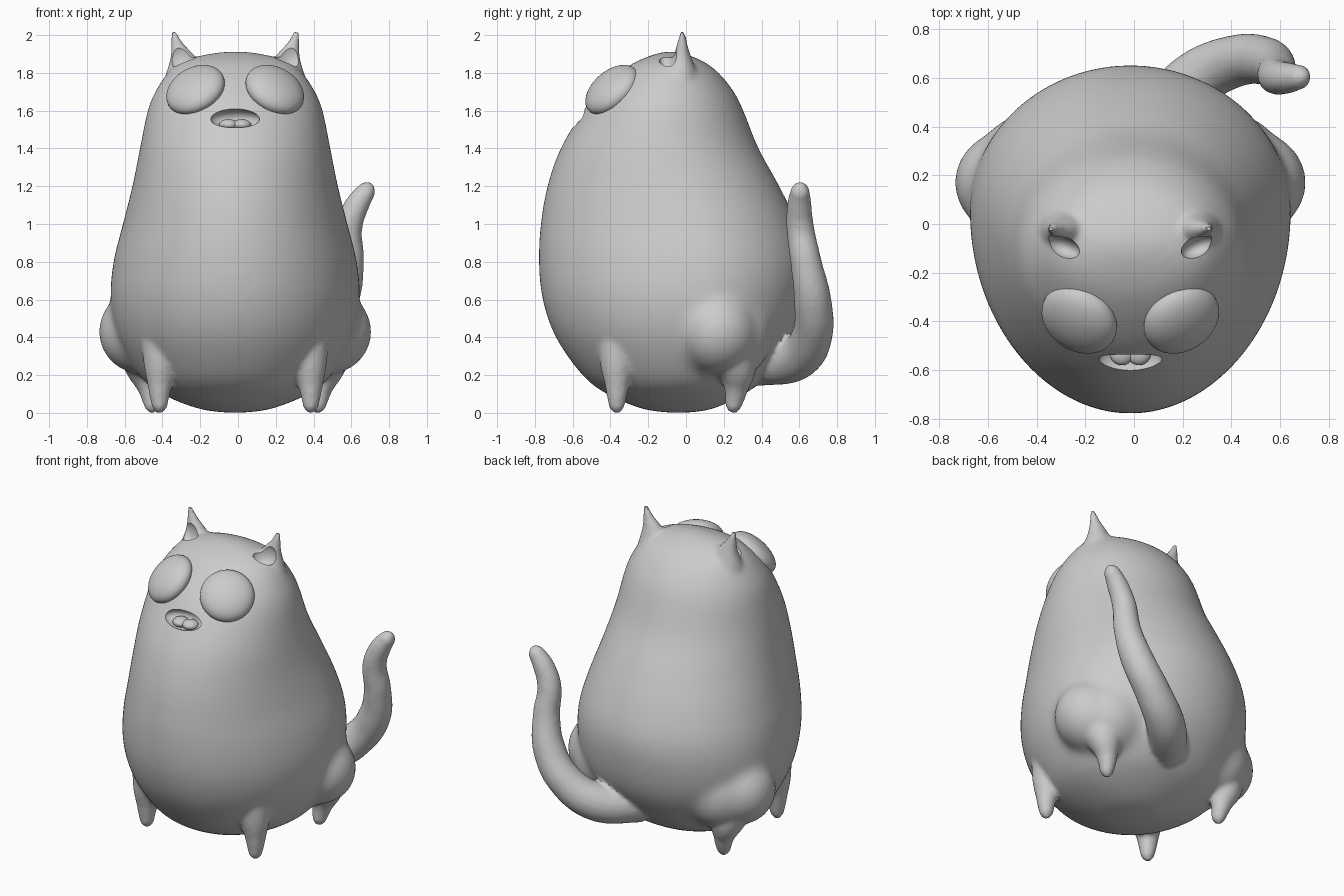
import bpy, bmesh, math
from mathutils import Vector

cube = bpy.data.objects.get("Cube")
if cube:
    bpy.data.objects.remove(cube, do_unlink=True)

grey = bpy.data.materials.new("soft_grey")
grey.use_nodes = True
COLOUR = (0.6, 0.6, 0.6, 1)
grey.diffuse_color = COLOUR
grey.node_tree.nodes["Principled BSDF"].inputs["Base Color"].default_value = COLOUR


def activate(ob):
    bpy.ops.object.select_all(action='DESELECT')
    ob.select_set(True)
    bpy.context.view_layer.objects.active = ob


def link(name, data):
    ob = bpy.data.objects.new(name, data)
    bpy.context.collection.objects.link(ob)
    data.materials.append(grey)
    return ob


def loft(name, rings):
    """Skin closed rings of points, capping both ends."""
    bm = bmesh.new()
    loops = [[bm.verts.new(p) for p in ring] for ring in rings]
    n = len(loops[0])
    for a, b in zip(loops, loops[1:]):
        for i in range(n):
            j = (i + 1) % n
            bm.faces.new((a[i], a[j], b[j], b[i]))
    bm.faces.new(loops[0])
    bm.faces.new(loops[-1])
    bmesh.ops.recalc_face_normals(bm, faces=bm.faces)
    me = bpy.data.meshes.new(name)
    bm.to_mesh(me)
    bm.free()
    return link(name, me)


def ellipsoid(name, centre, radii, normal=(0, 0, 1)):
    bm = bmesh.new()
    bmesh.ops.create_uvsphere(bm, u_segments=40, v_segments=24, radius=1)
    turn = Vector(normal).to_track_quat('Z', 'Y')
    for v in bm.verts:
        v.co = turn @ (v.co * Vector(radii)) + Vector(centre)
    me = bpy.data.meshes.new(name)
    bm.to_mesh(me)
    bm.free()
    return link(name, me)


def tube(name, points):
    """Tapered round limb through (x, y, z, radius) points."""
    cu = bpy.data.curves.new(name, 'CURVE')
    cu.dimensions = '3D'
    cu.bevel_depth = 1
    cu.bevel_resolution = 6
    cu.use_fill_caps = True
    sp = cu.splines.new('BEZIER')
    sp.bezier_points.add(len(points) - 1)
    for bp, (x, y, z, r) in zip(sp.bezier_points, points):
        bp.co, bp.radius = (x, y, z), r
        bp.handle_left_type = bp.handle_right_type = 'AUTO'
    ob = link(name, cu)
    activate(ob)
    bpy.ops.object.convert(target='MESH')
    return bpy.context.object


def spline(points, steps=5):
    """Smooth curve through tuples of any length."""
    pts = [points[0]] + points + [points[-1]]
    out = []
    for a, b, c, d in zip(pts, pts[1:], pts[2:], pts[3:]):
        for k in range(steps):
            t = k / steps
            out.append(tuple(0.5 * (2 * q + (r - p) * t + (2 * p - 5 * q + 4 * r - s) * t * t
                                    + (3 * q - p - 3 * r + s) * t ** 3)
                             for p, q, r, s in zip(a, b, c, d)))
    return out + [points[-1]]


def fuse(base, parts, voxel, iterations):
    """Merge parts into the base as one skin with softened joints."""
    activate(base)
    for p in parts:
        p.select_set(True)
    bpy.ops.object.join()
    remesh = base.modifiers.new("fuse", 'REMESH')
    remesh.mode = 'VOXEL'
    remesh.voxel_size = voxel
    soften = base.modifiers.new("soften", 'SMOOTH')
    soften.factor = 0.5
    soften.iterations = iterations
    for name in ("fuse", "soften"):
        bpy.ops.object.modifier_apply(modifier=name)


def carve(base, cutter):
    cutter.hide_render = True
    cut = base.modifiers.new("carve", 'BOOLEAN')
    cut.operation = 'DIFFERENCE'
    cut.object = cutter
    activate(base)
    bpy.ops.object.modifier_apply(modifier="carve")
    bpy.data.objects.remove(cutter, do_unlink=True)


MID = -0.015
TURN = [math.tau * i / 64 for i in range(64)]

# Pear-shaped body: height, half width, front y, back y
profile = [
    (0.0, 0.03, -0.08, 0.0), (0.02, 0.19, -0.23, 0.14), (0.1, 0.39, -0.42, 0.31),
    (0.2, 0.51, -0.55, 0.44), (0.4, 0.62, -0.69, 0.58), (0.6, 0.66, -0.76, 0.64),
    (0.8, 0.645, -0.78, 0.65), (1.0, 0.595, -0.77, 0.59), (1.2, 0.545, -0.735, 0.495),
    (1.4, 0.505, -0.665, 0.385), (1.6, 0.465, -0.545, 0.305), (1.7, 0.425, -0.465, 0.255),
    (1.8, 0.36, -0.355, 0.175), (1.86, 0.285, -0.265, 0.095), (1.9, 0.155, -0.165, 0.0),
    (1.916, 0.03, -0.1, -0.06)]
rings = []
for z, w, front, back in spline(profile):
    # The widest line sits towards the back, fading out at the head
    skew = 0.08 * min(1, max(0, (1.7 - z) / 0.7))
    widest = front + (0.5 + skew) * (back - front)
    rings.append([(MID + w * math.cos(a),
                   widest + (back - widest if a < math.pi else widest - front) * math.sin(a), z)
                  for a in TURN])
body = loft("body", rings)

# Haunches melt broadly into the body
haunches = []
for side in (-1, 1):
    haunches.append(ellipsoid("thigh", (MID + side * 0.485, 0.17, 0.43), (0.24, 0.22, 0.23)))
    haunches.append(ellipsoid("rump", (MID + side * 0.40, 0.22, 0.42), (0.24, 0.24, 0.25)))
fuse(body, haunches, 0.018, 30)

# Legs, ears and tail, joined more crisply
limbs = []
for side in (-1, 1):
    limbs.append(tube("front_leg", [
        (MID + side * x, y, z, r) for x, y, z, r in (
            (0.36, -0.33, 0.46, 0.15), (0.39, -0.36, 0.28, 0.1), (0.40, -0.365, 0.13, 0.062),
            (0.40, -0.367, 0.03, 0.042), (0.40, -0.367, 0.0, 0.02))]))
    limbs.append(tube("back_leg", [
        (MID + side * x, y, z, r) for x, y, z, r in (
            (0.49, 0.18, 0.42, 0.19), (0.475, 0.265, 0.24, 0.11), (0.45, 0.265, 0.12, 0.062),
            (0.44, 0.25, 0.03, 0.042), (0.44, 0.245, 0.0, 0.02))]))
    limbs.append(loft("ear", [
        [(MID + side * (x + rx * math.cos(a)), y + ry * math.sin(a), z) for a in TURN]
        for z, x, y, rx, ry in spline([
            (1.72, 0.24, -0.04, 0.15, 0.12), (1.8, 0.255, -0.03, 0.11, 0.09),
            (1.86, 0.27, -0.025, 0.078, 0.062), (1.91, 0.285, -0.022, 0.055, 0.042),
            (1.96, 0.308, -0.02, 0.032, 0.027), (2.025, 0.325, -0.02, 0.013, 0.013)], 3)]))
limbs.append(tube("tail", [
    (0.05, 0.38, 0.26, 0.12), (0.25, 0.59, 0.295, 0.12), (0.42, 0.67, 0.42, 0.108),
    (0.54, 0.67, 0.6, 0.1), (0.585, 0.635, 0.8, 0.083), (0.585, 0.605, 0.98, 0.074),
    (0.63, 0.6, 1.1, 0.066), (0.69, 0.605, 1.185, 0.05), (0.715, 0.607, 1.21, 0.02)]))
fuse(body, limbs, 0.014, 8)

# Open mouth and hollow ear fronts
carve(body, ellipsoid("mouth_cutter", (MID, -0.56, 1.557), (0.13, 0.08, 0.055)))
for side in (-1, 1):
    carve(body, ellipsoid("ear_cutter", (MID + side * 0.28, -0.095, 1.89), (0.045, 0.075, 0.075),
                          (side * 0.25, 0.1, 1)))
body.data.materials.clear()
body.data.materials.append(grey)
for poly in body.data.polygons:
    poly.material_index = 0

smooth = [body]
for side, label in ((-1, "right"), (1, "left")):
    # Two-lobed tongue
    smooth.append(ellipsoid(label + "_tongue_lobe", (MID + side * 0.035, -0.53, 1.525),
                            (0.05, 0.05, 0.03)))
    # Bulging eyes
    smooth.append(ellipsoid(label + "_eye", (MID + side * 0.21, -0.392, 1.71),
                            (0.165, 0.165, 0.083), (side * 0.4, -0.6, 0.69)))

for ob in smooth:
    activate(ob)
    bpy.ops.object.shade_smooth_by_angle(angle=math.radians(40))
